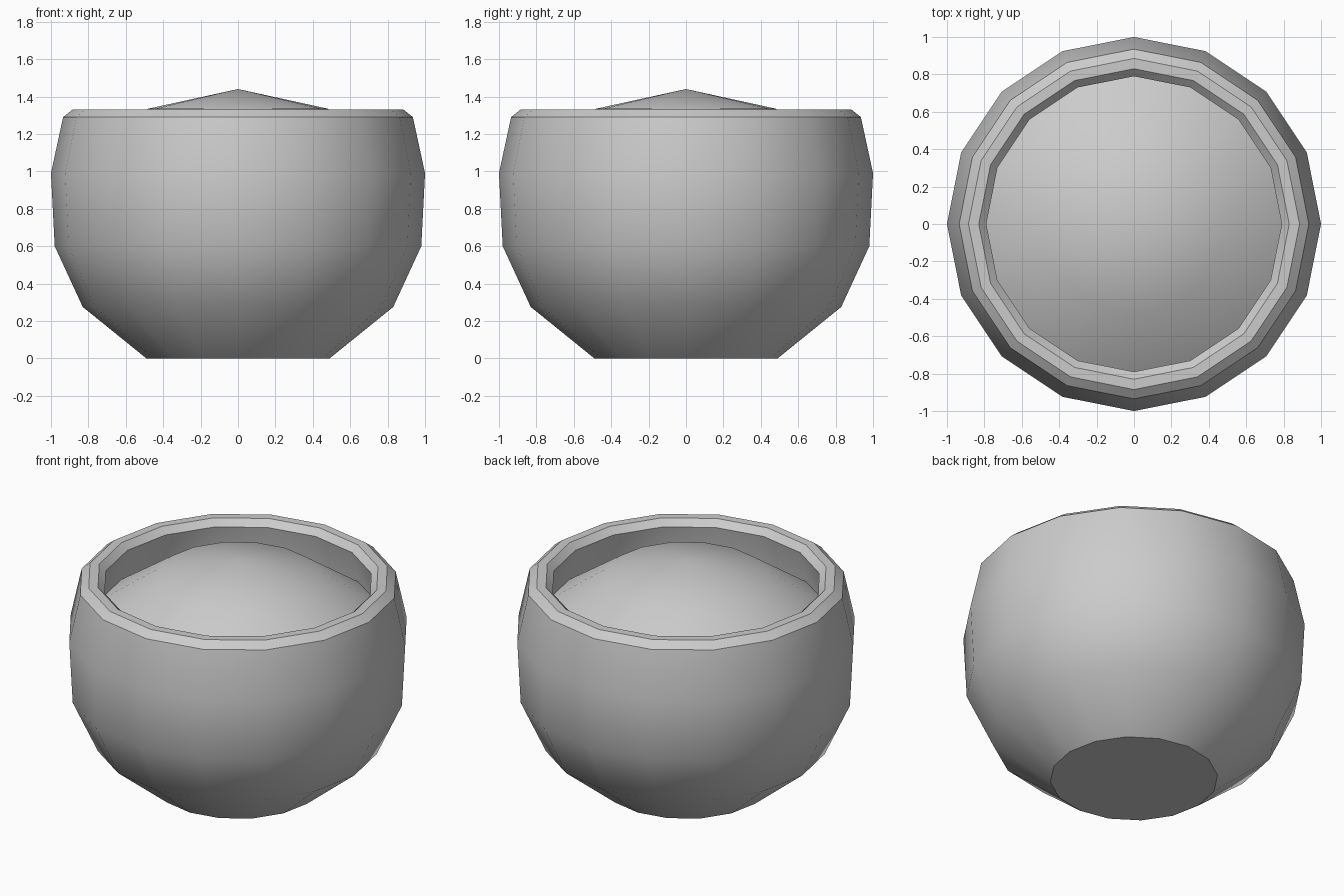
import bpy, bmesh
from math import cos, sin, pi, radians

if "Cube" in bpy.data.objects:
    bpy.data.objects.remove(bpy.data.objects["Cube"])

SIDES = 16


def lathe(name, profile):
    """Spin a (radius, z) profile round the z axis; radius 0 makes a pole."""
    bm = bmesh.new()
    rings = []
    for r, z in profile:
        if r == 0:
            rings.append([bm.verts.new((0, 0, z))] * SIDES)
        else:
            rings.append([bm.verts.new((r * cos(2 * pi * i / SIDES), r * sin(2 * pi * i / SIDES), z))
                          for i in range(SIDES)])
    for a, b in zip(rings, rings[1:]):
        for i in range(SIDES):
            j = (i + 1) % SIDES
            bm.faces.new(list(dict.fromkeys((a[i], a[j], b[j], b[i]))))
    # close open ends with a flat cap
    for ring in (rings[0], rings[-1]):
        if len(set(ring)) == SIDES:
            bm.faces.new(ring)
    bmesh.ops.recalc_face_normals(bm, faces=bm.faces)
    mesh = bpy.data.meshes.new(name)
    bm.to_mesh(mesh)
    bm.free()
    obj = bpy.data.objects.new(name, mesh)
    bpy.context.collection.objects.link(obj)
    bpy.ops.object.select_all(action='DESELECT')
    obj.select_set(True)
    bpy.context.view_layer.objects.active = obj
    bpy.ops.object.shade_smooth_by_angle(angle=radians(31))
    return obj


# Bowl: outer wall, chamfered rim, inner wall and inner floor
lathe("bowl", [(0.49, 0), (0.83, 0.275), (0.98, 0.6), (1.0, 0.99), (0.935, 1.29),
               (0.885, 1.33), (0.83, 1.33), (0.79, 1.29),
               (0.855, 0.98), (0.84, 0.63), (0.72, 0.37), (0.44, 0.14)])

# Heaped contents: shallow dome rising above the rim
dome = lathe("contents", [(0, 1.44), (0.48, 1.335), (0.835, 1.09)])
